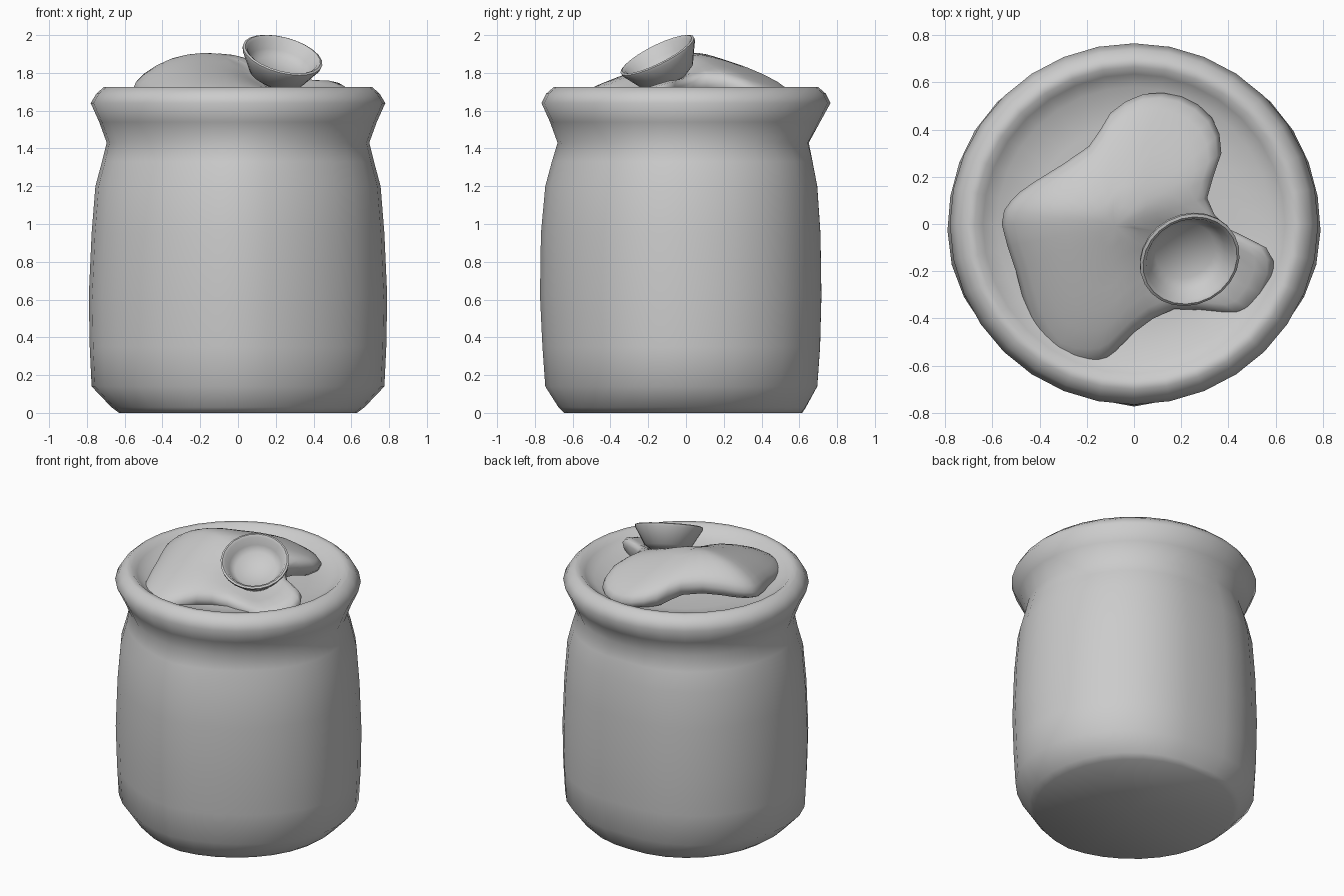
import bpy, bmesh, math
from mathutils import Vector

if "Cube" in bpy.data.objects:
    bpy.data.objects.remove(bpy.data.objects["Cube"])


def loft(name, rings, start=None, end=None, angle=50):
    """Skin a list of closed rings; start/end close the ends with a fan point."""
    bm = bmesh.new()
    rows = [[bm.verts.new(p) for p in ring] for ring in rings]
    n = len(rows[0])
    for a, b in zip(rows, rows[1:]):
        for i in range(n):
            j = (i + 1) % n
            bm.faces.new((a[i], a[j], b[j], b[i]))
    for row, tip in ((rows[0], start), (rows[-1], end)):
        if tip is not None:
            v = bm.verts.new(tip)
            for i in range(n):
                bm.faces.new((row[i], row[(i + 1) % n], v))
    bmesh.ops.recalc_face_normals(bm, faces=bm.faces)
    mesh = bpy.data.meshes.new(name)
    bm.to_mesh(mesh)
    bm.free()
    ob = bpy.data.objects.new(name, mesh)
    bpy.context.collection.objects.link(ob)
    bpy.ops.object.select_all(action='DESELECT')
    ob.select_set(True)
    bpy.context.view_layer.objects.active = ob
    bpy.ops.object.shade_smooth_by_angle(angle=math.radians(angle))
    return ob


def ellipse(rx, ry, cy, z, n=32, skew=0):
    """Ellipse ring; skew makes the back fuller and the front left slimmer."""
    ring = []
    for i in range(n):
        a = 2 * math.pi * i / n
        s = 1 + skew * math.sin(a) * abs(math.sin(2 * a))
        ring.append((rx * s * math.cos(a), cy + ry * s * math.sin(a), z))
    return ring


# Jar: outer wall, flared rim and shallow well inside (z, rx, ry, centre y, skew)
jar_profile = [
    (0.00, 0.63, 0.63, -0.015, 0.03), (0.03, 0.67, 0.655, -0.02, 0.04),
    (0.14, 0.775, 0.72, -0.025, 0.05), (0.35, 0.785, 0.735, -0.025, 0.05),
    (0.62, 0.79, 0.745, -0.028, 0.05), (0.95, 0.775, 0.74, -0.028, 0.05),
    (1.20, 0.755, 0.72, -0.025, 0.05), (1.33, 0.72, 0.69, -0.02, 0.05),
    (1.43, 0.695, 0.665, -0.015, 0.03), (1.54, 0.735, 0.715, -0.005, 0.01),
    (1.64, 0.78, 0.765, 0.0, 0), (1.69, 0.75, 0.74, 0.0, 0),
    (1.725, 0.71, 0.70, 0.0, 0), (1.725, 0.675, 0.665, 0.0, 0),
    (1.695, 0.64, 0.635, 0.0, 0), (1.66, 0.58, 0.58, 0.0, 0),
    (1.64, 0.43, 0.43, 0.0, 0), (1.64, 0.22, 0.22, 0.0, 0)]
loft("jar", [ellipse(rx, ry, cy, z, 32, k) for z, rx, ry, cy, k in jar_profile],
     (0, -0.015, 0), (0, 0, 1.64), 70)

# Contents: lobed mound swelling out of the jar
outline = [(-0.56, 0.0), (-0.52, 0.1), (-0.42, 0.18), (-0.19, 0.33), (-0.1, 0.47),
           (0.04, 0.55), (0.2, 0.54), (0.33, 0.45), (0.37, 0.3), (0.31, 0.11),
           (0.4, -0.02), (0.56, -0.1), (0.59, -0.22), (0.5, -0.37), (0.38, -0.38),
           (0.17, -0.36), (0.0, -0.46), (-0.11, -0.57), (-0.2, -0.6), (-0.34, -0.57),
           (-0.44, -0.41), (-0.5, -0.2)]
outline = [Vector(p) for p in outline]
centre = Vector((-0.08, -0.01))
fine = []
for i, p in enumerate(outline):
    a, q, b = outline[i - 1], outline[(i + 1) % len(outline)], outline[(i + 2) % len(outline)]
    fine += [p, (p + q) * 0.5625 - (a + b) * 0.0625]


def mound_top(x, y):
    """Ridge along x, sloping to front and back, with a hollow under the cup."""
    z = 1.93 - 0.36 * math.hypot(y - 0.05, 0.06)
    z -= 0.8 * max(0, -0.15 - x) ** 2 + 0.15 * max(0, x)
    return z - 0.11 * math.exp(-((x - 0.23) ** 2 + (y + 0.14) ** 2) / 0.05)


rings = []
for t, drop in ((0.15, 0), (0.3, 0), (0.45, 0), (0.6, 0), (0.75, 0.005), (0.88, 0.015),
                (0.96, 0.03), (1.0, 0.06), (0.98, 0.10), (0.9, 0.14)):
    ring = [centre + (p - centre) * t for p in fine]
    rings.append([(p.x, p.y, mound_top(p.x, p.y) - drop) for p in ring])
loft("mound", rings, (*centre, mound_top(*centre)), None, 75)

# Small tilted cup resting on the mound (radius, height along its axis)
cup_profile = [(0.10, -0.15), (0.15, -0.12), (0.185, -0.06), (0.215, -0.01),
               (0.217, 0.005), (0.205, 0.01), (0.19, 0.0), (0.165, -0.05), (0.13, -0.085)]
rot = Vector((0.27, -0.5, 1)).to_track_quat('Z', 'Y')
origin = Vector((0.235, -0.15, 1.89))


def place(x, y, z):
    return origin + rot @ Vector((x, y, z))


loft("cup", [[place(*p) for p in ellipse(r, r, 0, h, 24)] for r, h in cup_profile],
     place(0, 0, -0.16), place(0, 0, -0.095))
